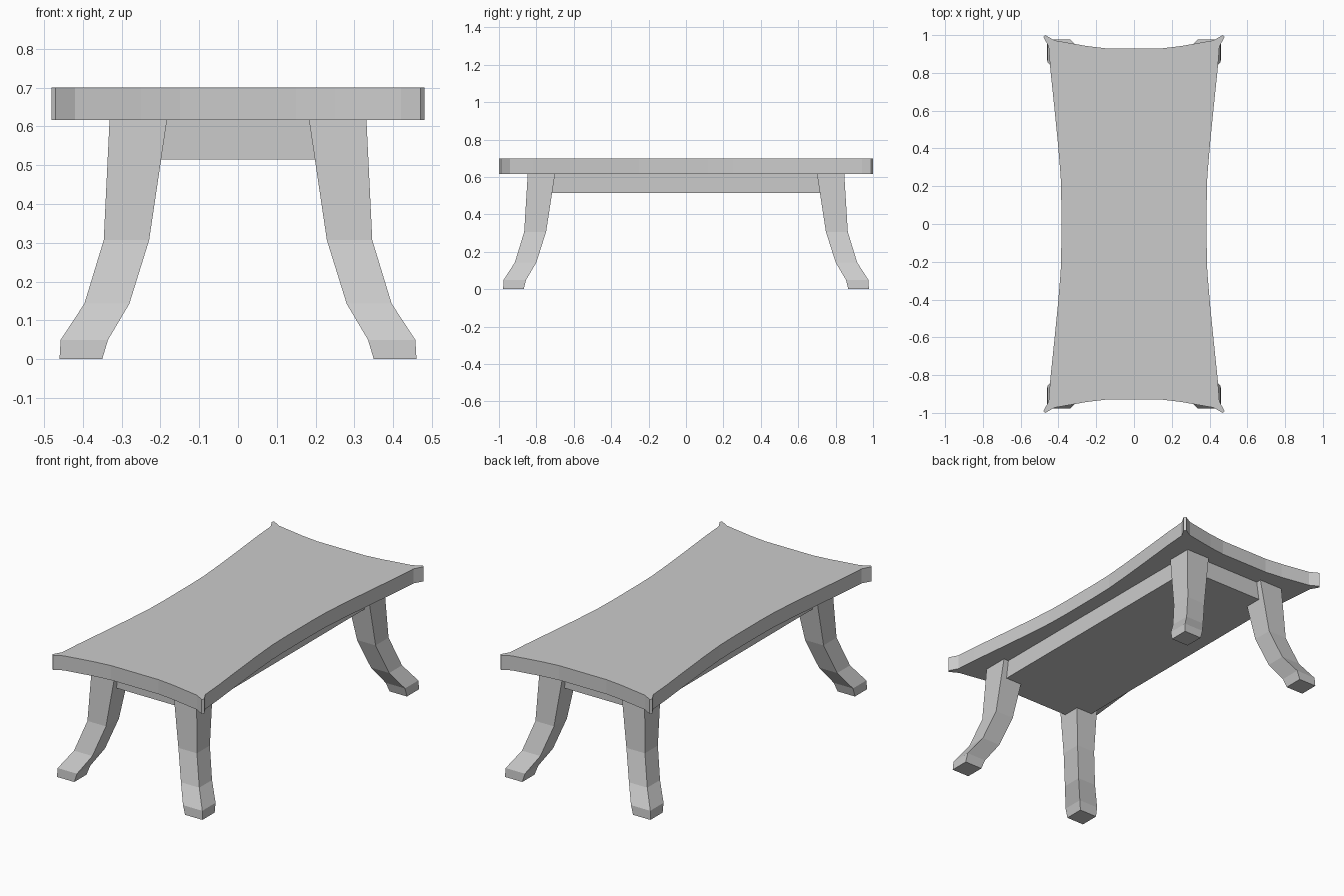
import bpy, bmesh

if "Cube" in bpy.data.objects:
    bpy.data.objects.remove(bpy.data.objects["Cube"])

grey = bpy.data.materials.new("plain grey")
grey.diffuse_color = (0.6, 0.6, 0.6, 1)
grey.use_nodes = True
grey.node_tree.nodes["Principled BSDF"].inputs["Base Color"].default_value = grey.diffuse_color


def loft(name, rings):
    """Closed solid through a stack of equal-length vertex rings."""
    bm = bmesh.new()
    loops = [[bm.verts.new(p) for p in ring] for ring in rings]
    n = len(loops[0])
    for a, b in zip(loops, loops[1:]):
        for i in range(n):
            j = (i + 1) % n
            bm.faces.new((a[i], a[j], b[j], b[i]))
    bm.faces.new(loops[0])
    bm.faces.new(loops[-1])
    bmesh.ops.recalc_face_normals(bm, faces=bm.faces)
    mesh = bpy.data.meshes.new(name)
    bm.to_mesh(mesh)
    bm.free()
    mesh.materials.append(grey)
    obj = bpy.data.objects.new(name, mesh)
    bpy.context.collection.objects.link(obj)
    return obj


def rect(x0, x1, y0, y1, z):
    return [(x0, y0, z), (x1, y0, z), (x1, y1, z), (x0, y1, z)]


# Table top: quarter outline with flared corner tip, mirrored to all quadrants
quarter = [(0.385, 0.12), (0.388, 0.25), (0.402, 0.42), (0.422, 0.62),
           (0.443, 0.82), (0.452, 0.94), (0.48, 0.99), (0.47, 1.0),
           (0.42, 0.972), (0.34, 0.958), (0.25, 0.942), (0.15, 0.93)]
half = quarter + [(-x, y) for x, y in reversed(quarter)]
outline = half + [(x, -y) for x, y in reversed(half)]
loft("table_top", [[(x, y, z) for x, y in outline] for z in (0.617, 0.70)])

# Apron block under the top
loft("apron", [rect(-0.30, 0.30, -0.815, 0.815, z) for z in (0.515, 0.617)])

# Splayed legs: height, inner x, outer x, inner y, outer y
sections = [(0.0, 0.35, 0.46, 0.868, 0.978),
            (0.05, 0.335, 0.457, 0.855, 0.975),
            (0.143, 0.28, 0.396, 0.80, 0.915),
            (0.307, 0.229, 0.346, 0.748, 0.865),
            (0.617, 0.183, 0.331, 0.70, 0.846)]
for sx, side in ((-1, "left"), (1, "right")):
    for sy, end in ((-1, "front"), (1, "back")):
        loft(f"{end}_{side}_leg",
             [rect(sx * xi, sx * xo, sy * yi, sy * yo, z)
              for z, xi, xo, yi, yo in sections])
